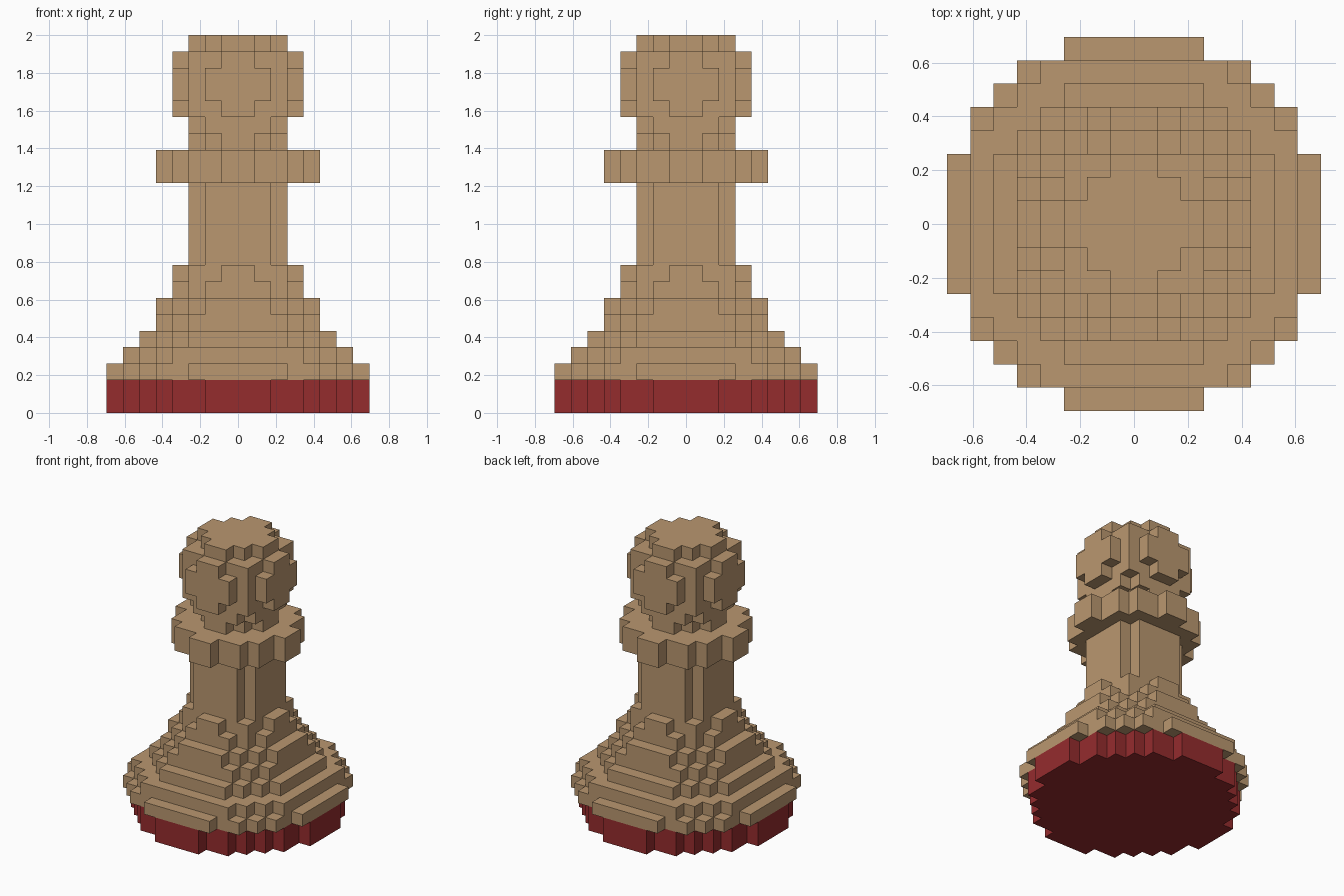
import bpy, bmesh, math

if "Cube" in bpy.data.objects:
    bpy.data.objects.remove(bpy.data.objects["Cube"])

V = 2 / 23  # voxel size: the piece is 23 layers tall


def material(name, rgb):
    m = bpy.data.materials.new(name)
    m.diffuse_color = (*rgb, 1)
    m.use_nodes = True
    m.node_tree.nodes["Principled BSDF"].inputs["Base Color"].default_value = m.diffuse_color
    return m


tan = material("tan_wood", (0.49, 0.31, 0.16))
red = material("red_felt", (0.30, 0.025, 0.027))

# Parts from the bottom up: name, colour, disc radius of each layer in voxels
parts = [
    ("felt_base", red, [7.7, 7.7]),
    ("flared_foot", tan, [8, 7.45, 6.1, 5.2, 4.8, 3.85, 3.6]),
    ("stem", tan, [3] * 5),
    ("collar", tan, [4.6, 4.6]),
    ("neck", tan, [2.7, 3]),
    ("round_head", tan, [3.6, 4, 4, 3.6, 2.7]),
]
radii = [r for _, _, layers in parts for r in layers]


def filled(i, j, k):
    """True when the voxel lies inside the disc of its layer."""
    return 0 <= k < len(radii) and math.hypot(i + 0.5, j + 0.5) <= radii[k]


# Outward faces of a voxel: direction and its four corners
SIDES = {
    (1, 0, 0): [(1, 0, 0), (1, 1, 0), (1, 1, 1), (1, 0, 1)],
    (-1, 0, 0): [(0, 0, 0), (0, 0, 1), (0, 1, 1), (0, 1, 0)],
    (0, 1, 0): [(0, 1, 0), (0, 1, 1), (1, 1, 1), (1, 1, 0)],
    (0, -1, 0): [(0, 0, 0), (1, 0, 0), (1, 0, 1), (0, 0, 1)],
    (0, 0, 1): [(0, 0, 1), (1, 0, 1), (1, 1, 1), (0, 1, 1)],
    (0, 0, -1): [(0, 0, 0), (0, 1, 0), (1, 1, 0), (1, 0, 0)],
}


def voxel_part(name, mat, first, count):
    """Skin the exposed voxel faces of a run of layers."""
    bm = bmesh.new()
    for k in range(first, first + count):
        for i in range(-8, 8):
            for j in range(-8, 8):
                if not filled(i, j, k):
                    continue
                for (dx, dy, dz), quad in SIDES.items():
                    if not filled(i + dx, j + dy, k + dz):
                        bm.faces.new([bm.verts.new(((i + a) * V, (j + b) * V, (k + c) * V))
                                      for a, b, c in quad])
    bmesh.ops.remove_doubles(bm, verts=bm.verts, dist=V * 0.01)
    me = bpy.data.meshes.new(name)
    bm.to_mesh(me)
    bm.free()
    me.materials.append(mat)
    bpy.context.collection.objects.link(bpy.data.objects.new(name, me))


level = 0
for name, mat, layers in parts:
    voxel_part(name, mat, level, len(layers))
    level += len(layers)
